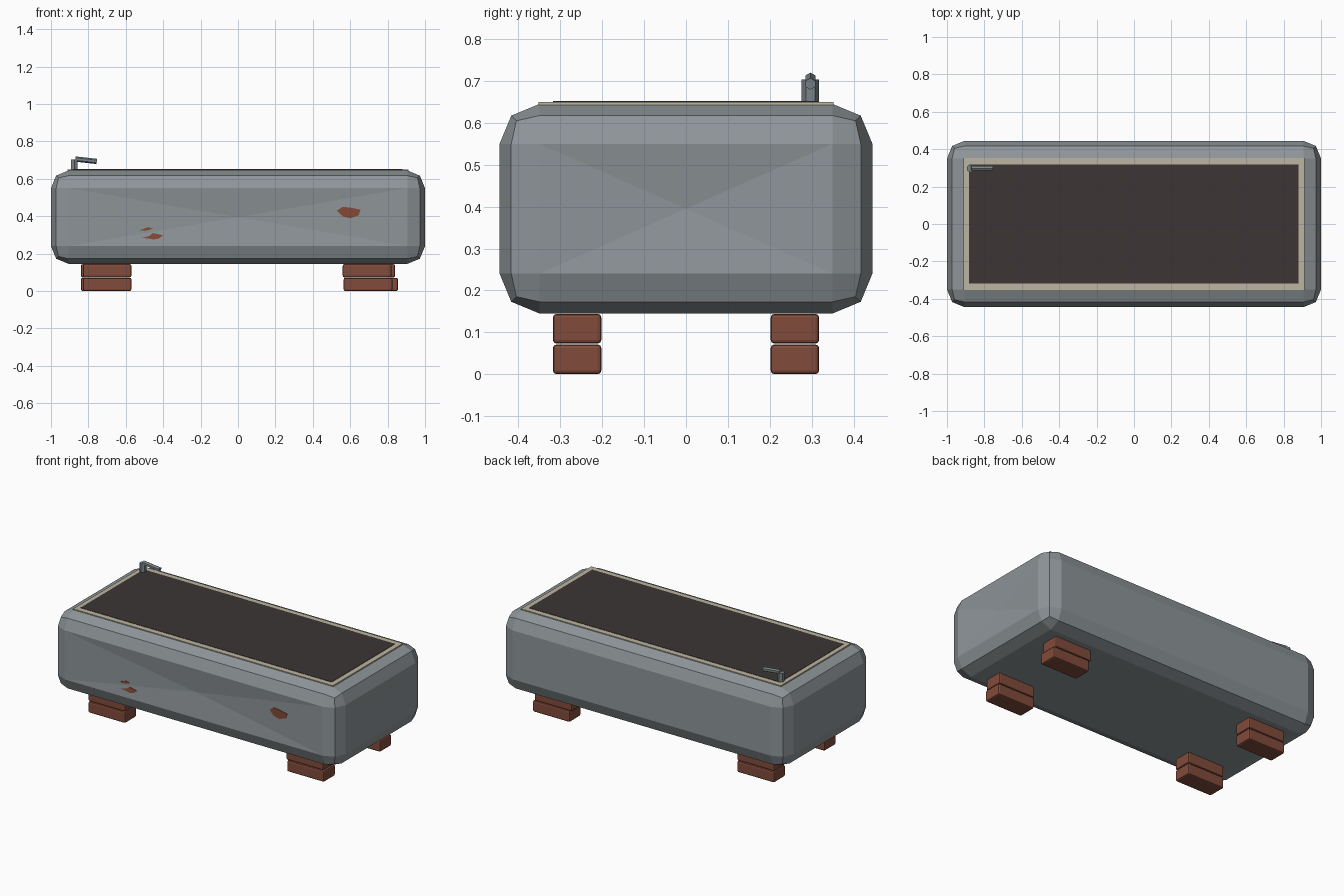
import bpy, bmesh, math
from mathutils import Vector, Matrix

if "Cube" in bpy.data.objects:
    bpy.data.objects.remove(bpy.data.objects["Cube"])


def material(name, rgb):
    m = bpy.data.materials.new(name)
    m.diffuse_color = (*rgb, 1)
    m.use_nodes = True
    m.node_tree.nodes["Principled BSDF"].inputs["Base Color"].default_value = m.diffuse_color
    return m


ZINC = material("zinc grey", (0.27, 0.30, 0.315))
CREAM = material("limescale cream", (0.50, 0.46, 0.35))
DARK = material("dark water", (0.045, 0.036, 0.036))
BRICK = material("brick red", (0.22, 0.07, 0.042))
RUST = material("rust", (0.23, 0.066, 0.036))
TAP = material("tap grey", (0.20, 0.235, 0.25))

HX, HY, Z0, Z1, R = 1.0, 0.445, 0.145, 0.645, 0.095
ZC = 0.395
DENT = 0.018


def finish(bm, name, mat):
    bmesh.ops.recalc_face_normals(bm, faces=bm.faces)
    me = bpy.data.meshes.new(name)
    bm.to_mesh(me)
    bm.free()
    ob = bpy.data.objects.new(name, me)
    bpy.context.collection.objects.link(ob)
    me.materials.append(mat)
    return ob


def block(lo, hi, bevel=0, segments=1):
    bm = bmesh.new()
    lo, hi = Vector(lo), Vector(hi)
    bmesh.ops.create_cube(bm, size=1)
    for v in bm.verts:
        v.co = Vector((lo[i] + (v.co[i] + 0.5) * (hi[i] - lo[i]) for i in range(3)))
    if bevel:
        bmesh.ops.bevel(bm, geom=bm.edges[:], offset=bevel, segments=segments,
                        profile=0.5, affect='EDGES')
    return bm


# Trough body: rounded box, front and right faces slightly dented inwards
bm = block((-HX, -HY, Z0), (HX, HY, Z1), R, 2)
bm.normal_update()
for direction in (Vector((0, -1, 0)), Vector((1, 0, 0))):
    face = max(bm.faces, key=lambda f: f.normal.dot(direction) * f.calc_area()
               if f.normal.dot(direction) > 0.99 else 0)
    centre = bmesh.ops.poke(bm, faces=[face])["verts"][0]
    centre.co -= direction * DENT
finish(bm, "trough_body", ZINC)

# Cream rim frame and dark water surface
WX, WY = 0.88, 0.314
RX, RY = 0.912, 0.352
for s in (-1, 1):
    x = sorted((s * WX, s * RX))
    y = sorted((s * WY, s * RY))
    finish(block((x[0], -RY, Z1 - 0.003), (x[1], RY, 0.65)), "rim_end", CREAM)
    finish(block((-WX, y[0], Z1 - 0.003), (WX, y[1], 0.65)), "rim_side", CREAM)
finish(block((-WX - 0.003, -WY - 0.003, Z1 - 0.002), (WX, WY + 0.003, 0.652)),
       "water_surface", DARK)


# Rust patches following the dented front face
def front_y(x, z):
    hx, hz = HX - R, (Z1 - Z0) / 2 - R
    return -HY + DENT * max(0, min(1 - abs(x) / hx, 1 - abs(z - ZC) / hz))


def rust_patch(pts):
    bm = bmesh.new()
    f = bm.faces.new([bm.verts.new((x, front_y(x, z) - 0.003, z)) for x, z in pts])
    ext = bmesh.ops.extrude_face_region(bm, geom=[f])
    for g in ext["geom"]:
        if isinstance(g, bmesh.types.BMVert):
            g.co.y += 0.006
    finish(bm, "rust_patch", RUST)


rust_patch([(0.53, 0.43), (0.56, 0.398), (0.60, 0.39), (0.645, 0.405),
            (0.655, 0.435), (0.60, 0.446), (0.56, 0.45)])
rust_patch([(-0.51, 0.285), (-0.45, 0.276), (-0.425, 0.28), (-0.40, 0.298),
            (-0.455, 0.31), (-0.475, 0.294)])
rust_patch([(-0.525, 0.325), (-0.495, 0.322), (-0.455, 0.333), (-0.48, 0.342)])


# Six-sided tap post and spout
def rod(name, a, b, radius):
    a, b = Vector(a), Vector(b)
    d = b - a
    bm = bmesh.new()
    m = Matrix.Translation((a + b) / 2) @ d.to_track_quat('Z', 'Y').to_matrix().to_4x4()
    bmesh.ops.create_cone(bm, cap_ends=True, segments=6, radius1=radius,
                          radius2=radius, depth=d.length, matrix=m)
    finish(bm, name, TAP)


rod("tap_post", (-0.875, 0.297, 0.645), (-0.875, 0.297, 0.704), 0.021)
rod("tap_spout", (-0.87, 0.297, 0.706), (-0.755, 0.297, 0.693), 0.014)

# Brick feet: two stacked bricks at each corner, (y, lower x, upper x)
for y, x_low, x_up in ((-0.26, -0.70, -0.70), (-0.26, 0.695, 0.69),
                       (0.26, -0.71, -0.71), (0.26, 0.725, 0.71)):
    for x, z, name in ((x_low, 0, "lower_brick"), (x_up, 0.073, "upper_brick")):
        finish(block((x - 0.13, y - 0.058, z), (x + 0.13, y + 0.058, z + 0.071),
                     0.009, 2), name, BRICK)
